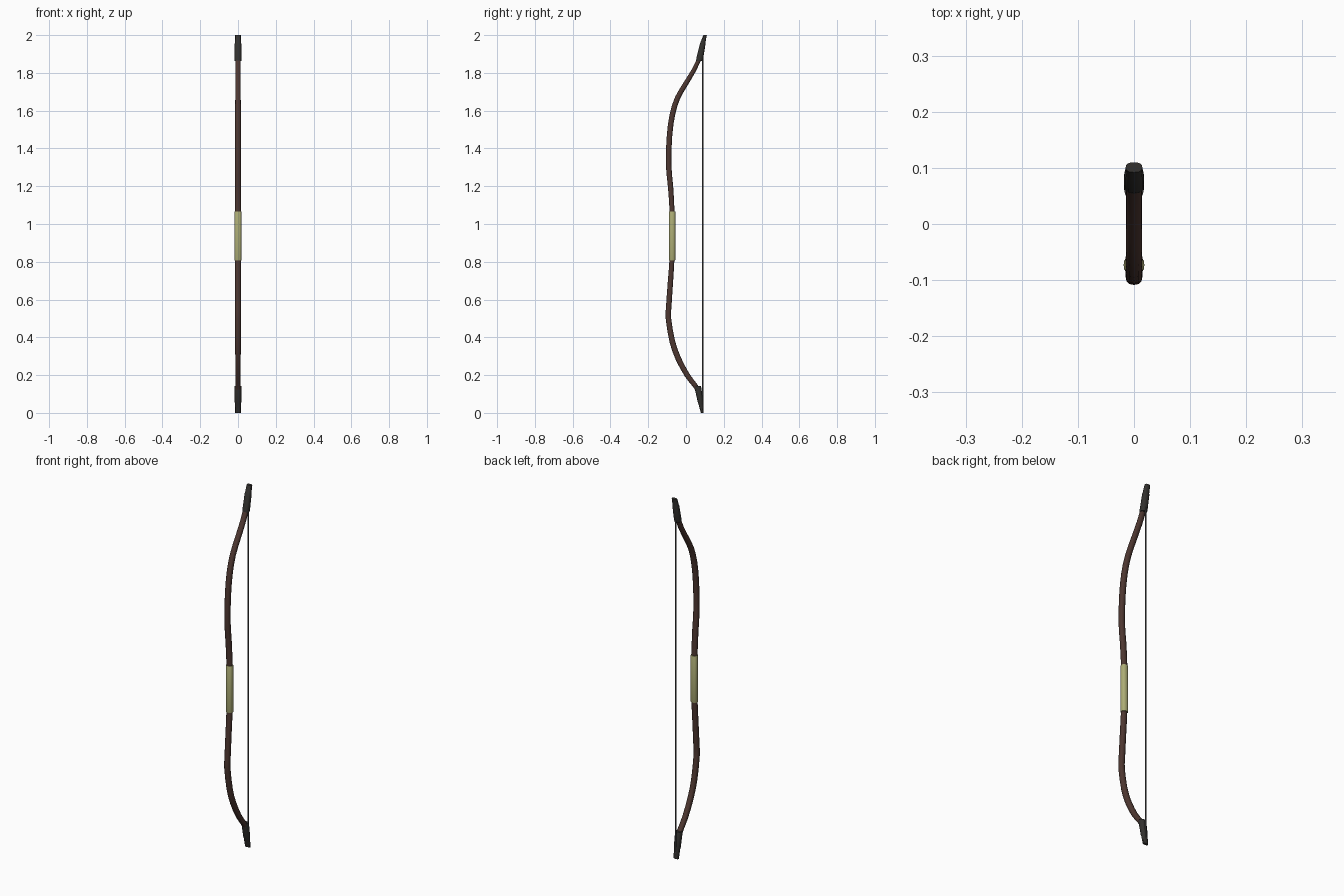
import bpy, bmesh, math
from mathutils import Vector

if "Cube" in bpy.data.objects:
    bpy.data.objects.remove(bpy.data.objects["Cube"])


def material(name, rgb):
    m = bpy.data.materials.new(name)
    m.diffuse_color = (*rgb, 1)
    m.use_nodes = True
    m.node_tree.nodes["Principled BSDF"].inputs["Base Color"].default_value = m.diffuse_color
    return m


WOOD = material("dark_wood", (0.075, 0.038, 0.03))
HORN = material("dark_horn", (0.033, 0.031, 0.028))
WRAP = material("grip_wrap", (0.42, 0.42, 0.18))
CORD = material("cord", (0.08, 0.08, 0.08))


def smooth_path(pts, n):
    # Catmull-Rom interpolation of (y, z, half width, half depth)
    v = [Vector(p) for p in pts]
    v = [2 * v[0] - v[1]] + v + [2 * v[-1] - v[-2]]
    out = []
    for i in range(1, len(v) - 2):
        a, b, c, d = v[i - 1:i + 3]
        for k in range(n):
            t = k / n
            out.append(0.5 * (2 * b + (c - a) * t + (2 * a - 5 * b + 4 * c - d) * t * t
                              + (3 * b - a - 3 * c + d) * t ** 3))
    return out + [v[-2]]


def loft(name, pts, mat, sides=12, power=0.8, flat_ends=False):
    # Rounded cross-sections swept along a path in the YZ plane
    bm = bmesh.new()
    rings = []
    for i, (y, z, w, d) in enumerate(pts):
        a, b = pts[max(i - 1, 0)], pts[min(i + 1, len(pts) - 1)]
        t = Vector((0, b[0] - a[0], b[1] - a[1])).normalized()
        if flat_ends and i in (0, len(pts) - 1):
            t = Vector((0, 0, 1))
        n = Vector((0, t.z, -t.y))
        ring = []
        for k in range(sides):
            ang = 2 * math.pi * k / sides
            c, s = math.cos(ang), math.sin(ang)
            c = math.copysign(abs(c) ** power, c)
            s = math.copysign(abs(s) ** power, s)
            ring.append(bm.verts.new(Vector((w * c, y, z)) + n * d * s))
        rings.append(ring)
    for r, q in zip(rings, rings[1:]):
        for k in range(sides):
            j = (k + 1) % sides
            bm.faces.new((r[k], r[j], q[j], q[k]))
    bm.faces.new(rings[0][::-1])
    bm.faces.new(rings[-1])
    bmesh.ops.recalc_face_normals(bm, faces=bm.faces)
    me = bpy.data.meshes.new(name)
    bm.to_mesh(me)
    bm.free()
    ob = bpy.data.objects.new(name, me)
    bpy.context.collection.objects.link(ob)
    me.materials.append(mat)
    bpy.context.view_layer.objects.active = ob
    ob.select_set(True)
    bpy.ops.object.shade_smooth_by_angle(angle=math.radians(40))
    ob.select_set(False)
    return ob


# Curved wooden limbs, bottom to top
limb = [(0.066, 0.115, .0145, .012), (0.048, 0.145, .0145, .013), (0.006, 0.2, .0145, .014),
        (-0.042, 0.29, .0145, .015), (-0.073, 0.38, .0148, .015), (-0.093, 0.5, .015, .0145),
        (-0.0915, 0.56, .015, .0145), (-0.082, 0.7, .015, .014), (-0.074, 0.82, .0155, .013),
        (-0.073, 0.94, .0155, .013), (-0.074, 1.07, .0155, .013), (-0.082, 1.2, .0155, .014),
        (-0.0925, 1.32, .015, .0145), (-0.087, 1.47, .015, .0145), (-0.072, 1.58, .015, .0145),
        (-0.045, 1.667, .0145, .014), (0.0, 1.745, .0145, .013), (0.042, 1.815, .0145, .012),
        (0.075, 1.885, .0145, .011)]
loft("bow_limbs", smooth_path(limb, 2), WOOD)

# Wrapped grip
loft("grip", [(-0.073, 0.808, .0175, .016), (-0.073, 0.811, .0185, .017),
              (-0.073, 1.064, .0185, .017), (-0.073, 1.067, .0175, .016)], WRAP, sides=16)

# Horn tips
loft("upper_tip", [(0.07, 1.862, .0172, .0165), (0.0725, 1.875, .018, .018),
                   (0.089, 1.955, .0175, .0145), (0.09, 1.96, .016, .013),
                   (0.101, 2.0, .015, .009)], HORN, flat_ends=True)
loft("lower_tip", [(0.086, 0.0, .015, .0075), (0.078, 0.05, .016, .0125),
                   (0.077, 0.055, .0175, .014), (0.064, 0.13, .018, .0175),
                   (0.061, 0.143, .0172, .0165)], HORN, flat_ends=True)

# Bowstring
loft("bowstring", [(0.089, 0.02, .003, .003), (0.089, 1.9, .003, .003)],
     CORD, sides=8, power=1)
